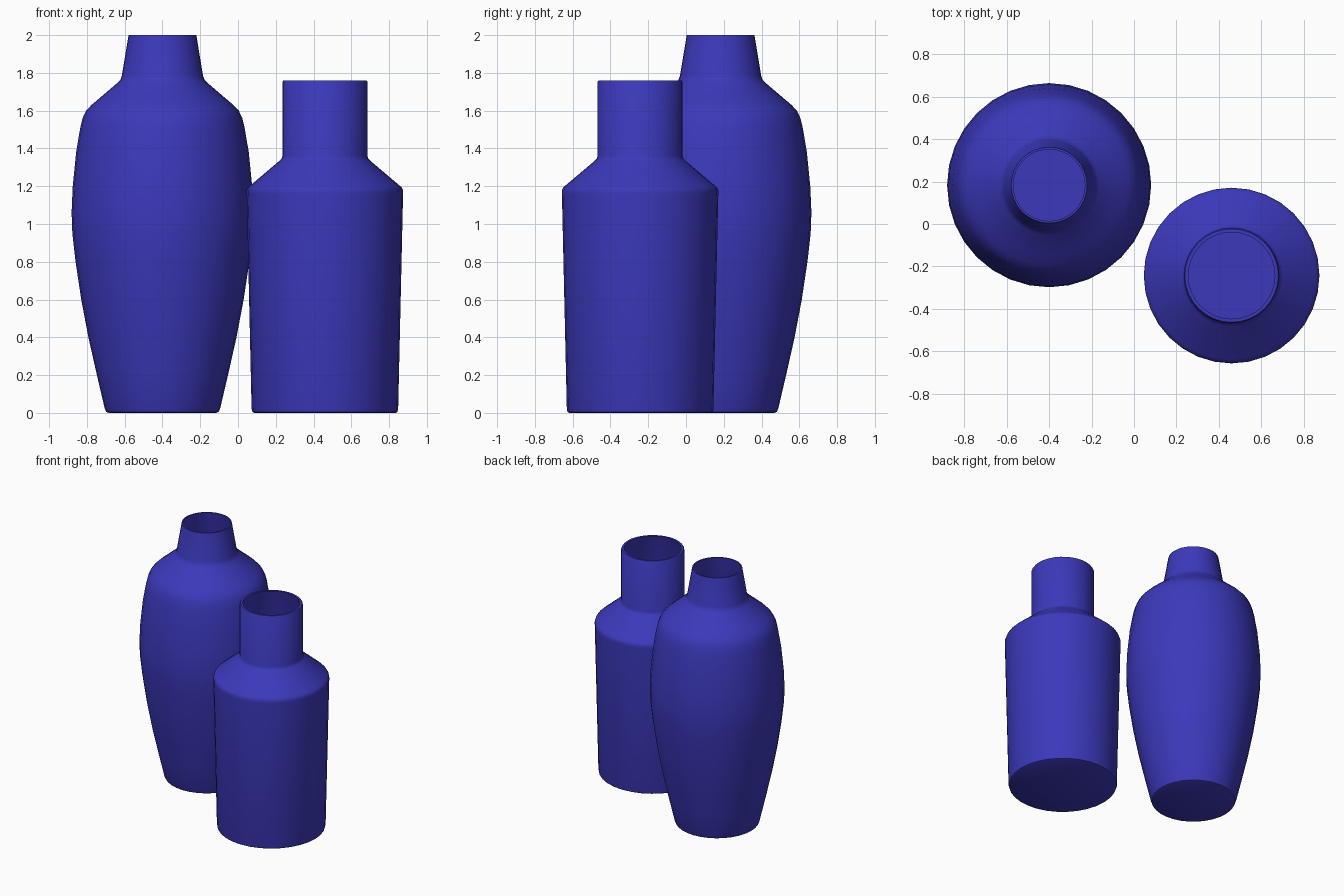
import bpy, bmesh, math

if "Cube" in bpy.data.objects:
    bpy.data.objects.remove(bpy.data.objects["Cube"])

blue = bpy.data.materials.new("blue_glaze")
blue.diffuse_color = (0.045, 0.04, 0.5, 1)
blue.use_nodes = True
blue.node_tree.nodes["Principled BSDF"].inputs["Base Color"].default_value = blue.diffuse_color


def lathe(name, outer, wall, centre, sides=32):
    """Revolve an outer profile plus an inset inner wall into a hollow vessel."""
    inner = [(r - wall, max(z, 0.03)) for r, z in reversed(outer[1:])]
    profile = [(0, 0)] + outer + inner + [(0, 0.03)]
    bm = bmesh.new()
    rings = []
    for r, z in profile:
        if r == 0:
            rings.append([bm.verts.new((0, 0, z))] * sides)
        else:
            rings.append([bm.verts.new((r * math.cos(2 * math.pi * i / sides),
                                        r * math.sin(2 * math.pi * i / sides), z))
                          for i in range(sides)])
    for low, high in zip(rings, rings[1:]):
        for i in range(sides):
            j = (i + 1) % sides
            corners = list(dict.fromkeys((low[i], low[j], high[j], high[i])))
            bm.faces.new(corners)
    bmesh.ops.recalc_face_normals(bm, faces=bm.faces)
    mesh = bpy.data.meshes.new(name)
    bm.to_mesh(mesh)
    bm.free()
    mesh.materials.append(blue)
    obj = bpy.data.objects.new(name, mesh)
    bpy.context.collection.objects.link(obj)
    obj.location = (*centre, 0)
    bpy.ops.object.select_all(action='DESELECT')
    obj.select_set(True)
    bpy.context.view_layer.objects.active = obj
    bpy.ops.object.shade_smooth_by_angle(angle=math.radians(35))
    return obj


# Tall vase with a swelling belly and tapered neck
lathe("tall_vase", [
    (0.285, 0), (0.298, 0.006), (0.306, 0.025), (0.347, 0.2), (0.392, 0.4),
    (0.43, 0.6), (0.46, 0.8), (0.477, 0.95), (0.481, 1.06), (0.475, 1.2),
    (0.457, 1.38), (0.435, 1.51), (0.423, 1.56), (0.404, 1.6), (0.376, 1.63),
    (0.33, 1.669), (0.235, 1.75), (0.222, 1.765), (0.215, 1.785),
    (0.181, 1.99), (0.179, 2.0)], 0.01, (-0.4, 0.183))

# Short bottle with straight sides, sloped shoulder and straight neck
lathe("short_bottle", [
    (0.375, 0), (0.384, 0.005), (0.388, 0.02), (0.414, 1.16), (0.414, 1.178),
    (0.408, 1.192), (0.395, 1.204), (0.24, 1.335), (0.23, 1.345),
    (0.225, 1.36), (0.225, 1.752), (0.22, 1.76)], 0.016, (0.46, -0.243))
